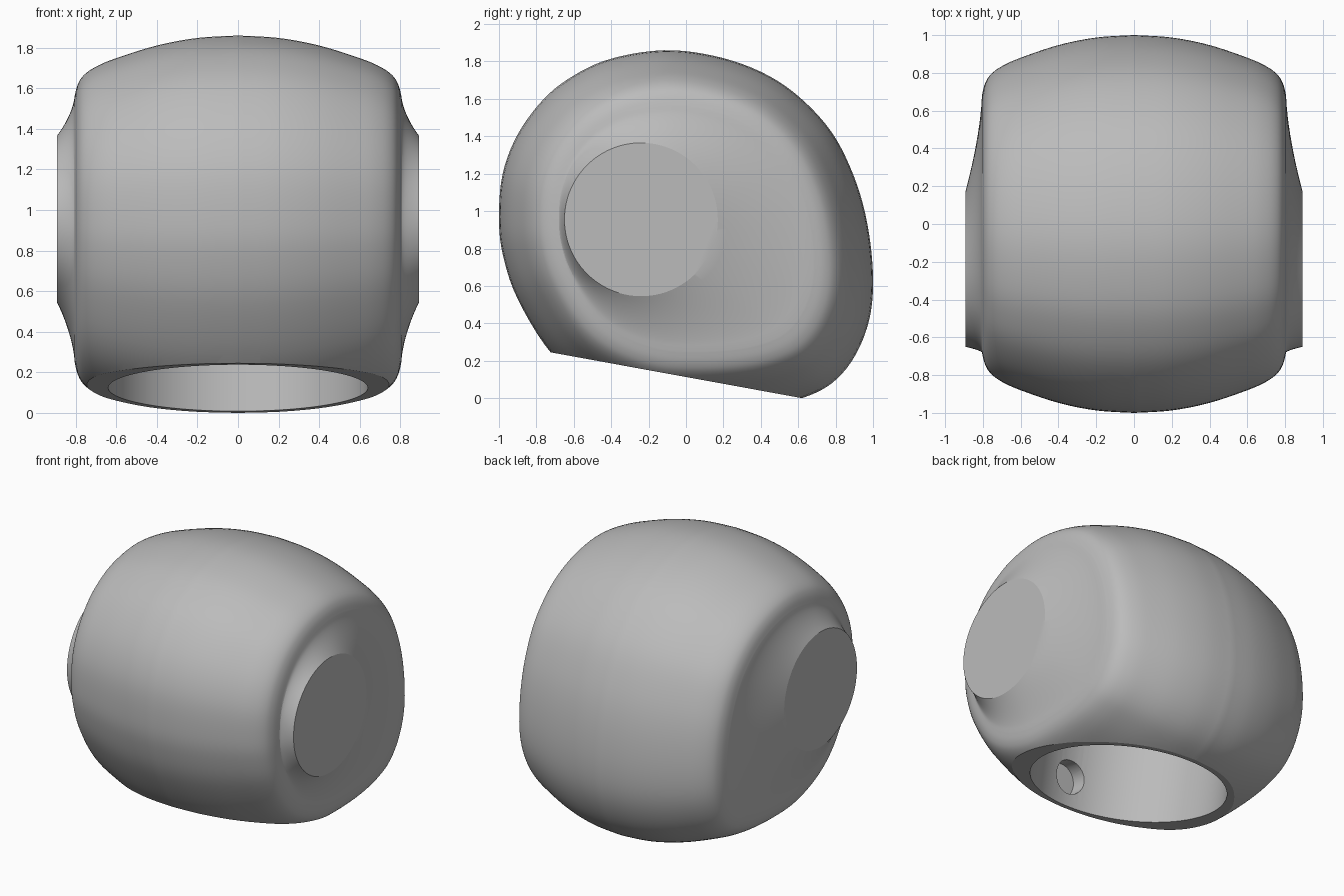
import bpy, bmesh, math
from mathutils import Vector, Matrix

if "Cube" in bpy.data.objects:
    bpy.data.objects.remove(bpy.data.objects["Cube"], do_unlink=True)

grey = bpy.data.materials.new("plain_grey")
grey.use_nodes = True
grey.diffuse_color = (0.5, 0.5, 0.5, 1)
grey.node_tree.nodes["Principled BSDF"].inputs["Base Color"].default_value = (0.5, 0.5, 0.5, 1)


def spline(points, steps, closed):
    """Smooth curve through 2D points."""
    pts = [Vector(p) for p in points]
    n = len(pts)
    pick = (lambda i: pts[i % n]) if closed else (lambda i: pts[min(max(i, 0), n - 1)])
    out = []
    for i in range(n if closed else n - 1):
        a, b, c, d = (pick(i + k) for k in (-1, 0, 1, 2))
        for s in range(steps):
            t = s / steps
            out.append(b + (c - a) * t / 2 + (a * 2 - b * 5 + c * 4 - d) * t * t / 2
                       + (b * 3 - a - c * 3 + d) * t ** 3 / 2)
    return out if closed else out + [pts[-1]]


# Side outline (y, z) at the middle of the shell
outline = spline([
    (-1, 0.97), (-0.98, 1.2), (-0.9, 1.41), (-0.76, 1.6), (-0.6, 1.725), (-0.4, 1.815),
    (-0.12, 1.86), (0.15, 1.83), (0.4, 1.745), (0.6, 1.615), (0.78, 1.42), (0.9, 1.18),
    (0.97, 0.93), (1, 0.65), (0.98, 0.42), (0.9, 0.22), (0.78, 0.08), (0.62, 0),
    (0.4, -0.05), (0.1, -0.07), (-0.2, -0.05), (-0.5, 0.06), (-0.72, 0.24), (-0.9, 0.53),
    (-0.98, 0.77)], 5, True)
centre = Vector((0, 0.93))

# Outline scale against x, from the middle to the rounded shoulder
shoulder = spline([(0, 1), (0.2, 0.987), (0.4, 0.947), (0.6, 0.88), (0.7, 0.835),
                   (0.76, 0.79), (0.79, 0.74), (0.805, 0.68)], 5, False)
half = [(x, [centre + (p - centre) * s for p in outline]) for x, s in shoulder]

# Flare from the shoulder to the round flat side pad
pad_centre, pad_radius, pad_x, flare_steps = Vector((-0.24, 0.955)), 0.41, 0.893, 10
edge_x, edge = half[-1]
for k in range(1, flare_steps + 1):
    t = k / flare_steps
    ring = [p.lerp(pad_centre + (p - pad_centre).normalized() * pad_radius, t) for p in edge]
    half.append((edge_x + (pad_x - edge_x) * t ** 1.5, ring))
rings = [(-x, r) for x, r in reversed(half[1:])] + half

# Shell
bm = bmesh.new()
loops = [[bm.verts.new((x, p.x, p.y)) for p in ring] for x, ring in rings]
count = len(outline)
for a, b in zip(loops, loops[1:]):
    for i in range(count):
        j = (i + 1) % count
        bm.faces.new((a[i], a[j], b[j], b[i]))
bm.faces.new(loops[0])
bm.faces.new(loops[-1])

# Slanted flat underside
tilt = math.atan2(0.245, 1.345)
axis = Vector((0, math.sin(tilt), math.cos(tilt)))
base = Vector((0, -0.055, 0.123))
cut = bmesh.ops.bisect_plane(bm, geom=bm.verts[:] + bm.edges[:] + bm.faces[:],
                             plane_co=base, plane_no=axis, clear_inner=True)
rim = [e for e in cut["geom_cut"] if isinstance(e, bmesh.types.BMEdge)]
bmesh.ops.contextual_create(bm, geom=rim)
bmesh.ops.recalc_face_normals(bm, faces=bm.faces[:])


def make_object(name, mesh_bm):
    mesh = bpy.data.meshes.new(name)
    mesh_bm.to_mesh(mesh)
    mesh_bm.free()
    mesh.materials.append(grey)
    obj = bpy.data.objects.new(name, mesh)
    bpy.context.scene.collection.objects.link(obj)
    return obj


shell = make_object("head_shell", bm)


def bore(name, start, direction, radius, depth, sides):
    """Cut a blind round hole into the shell."""
    cyl = bmesh.new()
    turn = Vector((0, 0, 1)).rotation_difference(direction).to_matrix().to_4x4()
    place = Matrix.Translation(start + direction * depth / 2) @ turn
    bmesh.ops.create_cone(cyl, cap_ends=True, segments=sides, radius1=radius,
                          radius2=radius, depth=depth, matrix=place)
    cutter = make_object(name, cyl)
    cutter.hide_render = True
    mod = shell.modifiers.new(name, 'BOOLEAN')
    mod.operation, mod.solver, mod.object = 'DIFFERENCE', 'EXACT', cutter
    bpy.context.view_layer.objects.active = shell
    bpy.ops.object.modifier_apply(modifier=name)
    bpy.data.objects.remove(cutter, do_unlink=True)


# Neck socket and the small peg hole in its front wall
bore("neck_socket", base - axis * 0.2, axis, 0.64, 0.9, 96)
forward = Vector((0, -axis.z, axis.y))
bore("peg_hole", base + axis * 0.2 + forward * 0.4, forward, 0.115, 0.34, 32)

bpy.ops.object.select_all(action='DESELECT')
shell.select_set(True)
bpy.context.view_layer.objects.active = shell
bpy.ops.object.shade_smooth_by_angle(angle=math.radians(14))
